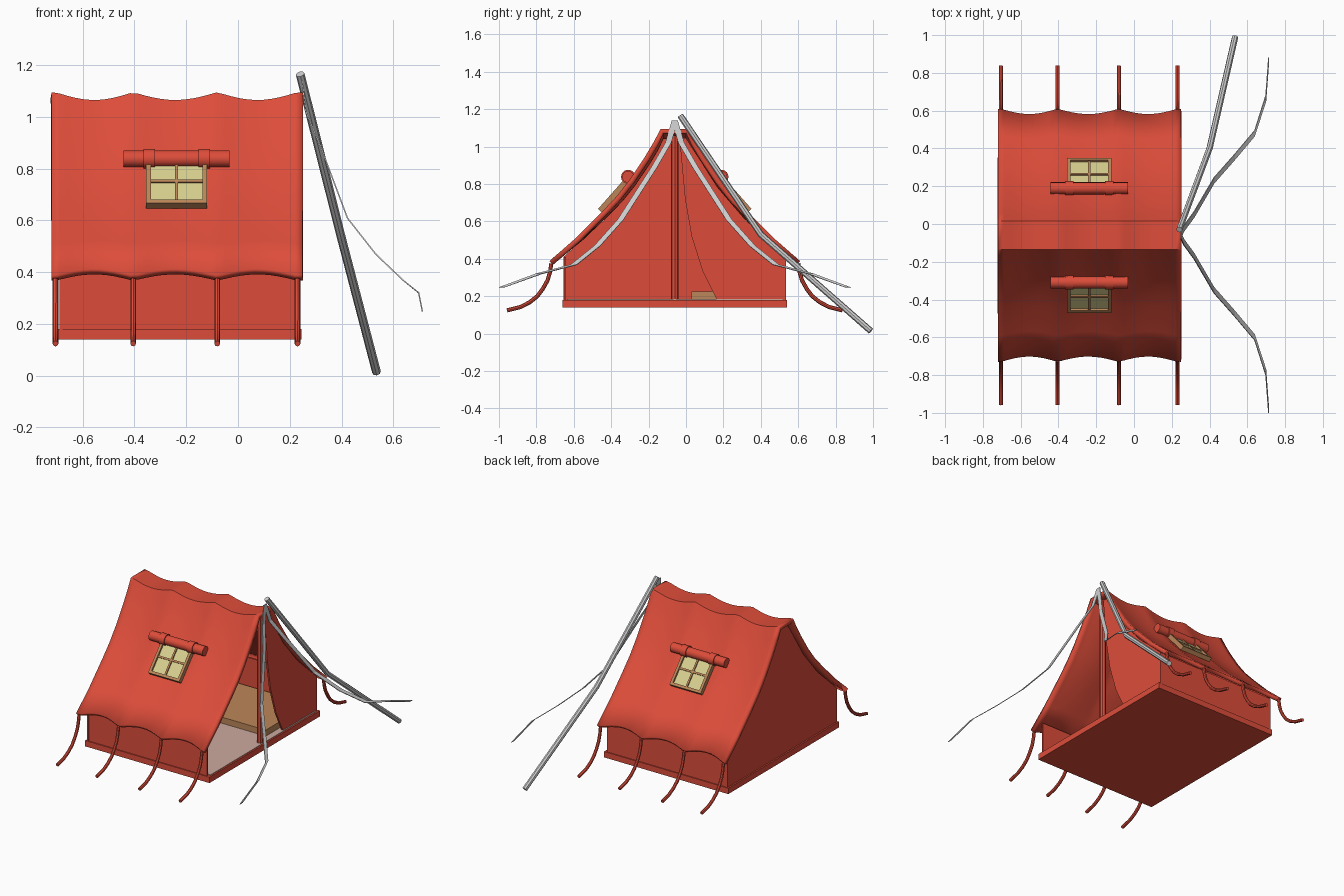
import bpy, bmesh, math
from mathutils import Matrix, Vector

cube = bpy.data.objects.get("Cube")
if cube:
    bpy.data.objects.remove(cube)

MID = -0.06                      # ridge line in y
X0, X1 = -0.72, 0.25             # roof ends
TIES = [-0.705, -0.405, -0.08, 0.23]


def material(name, rgb):
    m = bpy.data.materials.new(name)
    m.use_nodes = True
    m.diffuse_color = (*rgb, 1)
    m.node_tree.nodes["Principled BSDF"].inputs["Base Color"].default_value = (*rgb, 1)
    return m


RED = material("red canvas", (0.72, 0.073, 0.042))
SILVER = material("silver", (0.62, 0.62, 0.62))
WOOD = material("wood", (0.5, 0.24, 0.1))
GLASS = material("yellow glass", (0.68, 0.62, 0.27))
PINK = material("pale floor", (0.6, 0.4, 0.34))


def finish(name, bm, mat, smooth=False, thick=0):
    bmesh.ops.recalc_face_normals(bm, faces=bm.faces)
    me = bpy.data.meshes.new(name)
    bm.to_mesh(me)
    bm.free()
    me.materials.append(mat)
    ob = bpy.data.objects.new(name, me)
    bpy.context.collection.objects.link(ob)
    if thick:
        mod = ob.modifiers.new("thickness", 'SOLIDIFY')
        mod.thickness = thick
        mod.offset = -1
    if smooth:
        bpy.ops.object.select_all(action='DESELECT')
        ob.select_set(True)
        bpy.context.view_layer.objects.active = ob
        bpy.ops.object.shade_smooth_by_angle(angle=math.radians(35))
    return ob


def box(name, size, matrix, mat):
    bm = bmesh.new()
    bmesh.ops.create_cube(bm, size=1, matrix=matrix @ Matrix.Diagonal((*size, 1)))
    return finish(name, bm, mat)


def block(name, lo, hi, mat):
    lo, hi = Vector(lo), Vector(hi)
    return box(name, hi - lo, Matrix.Translation((lo + hi) / 2), mat)


def rod(name, radius, length, matrix, mat, sides=12):
    bm = bmesh.new()
    bmesh.ops.create_cone(bm, cap_ends=True, segments=sides, radius1=radius,
                          radius2=radius, depth=length, matrix=matrix)
    return finish(name, bm, mat, smooth=True)


def tube(name, points, radius, mat):
    """Round tube swept along points."""
    bm = bmesh.new()
    pts = [Vector(p) for p in points]
    rings = []
    for i, p in enumerate(pts):
        t = (pts[min(i + 1, len(pts) - 1)] - pts[max(i - 1, 0)]).normalized()
        a = t.cross(Vector((1, 0.1, 0))).normalized()
        b = t.cross(a)
        rings.append([bm.verts.new(p + radius * (a * math.cos(k * math.tau / 8)
                                                 + b * math.sin(k * math.tau / 8)))
                      for k in range(8)])
    for r, s in zip(rings, rings[1:]):
        for k in range(8):
            bm.faces.new((r[k], r[(k + 1) % 8], s[(k + 1) % 8], s[k]))
    bm.faces.new(rings[0])
    bm.faces.new(rings[-1])
    return finish(name, bm, mat, smooth=True)


def sheet(name, outline, x, depth, mat):
    """Outline in (y offset, z) extruded along x."""
    bm = bmesh.new()
    face = bm.faces.new([bm.verts.new((x, MID + y, z)) for y, z in outline])
    new = bmesh.ops.extrude_face_region(bm, geom=[face])["geom"]
    bmesh.ops.translate(bm, vec=(depth, 0, 0),
                        verts=[v for v in new if isinstance(v, bmesh.types.BMVert)])
    return finish(name, bm, mat)


# Roof: concave slopes, scalloped between the tie points
slope = [(0.075, 1.095), (0.115, 1.02), (0.16, 0.945), (0.24, 0.825),
         (0.31, 0.735), (0.39, 0.65), (0.53, 0.51), (0.67, 0.388)]


def sag(x):
    if x <= TIES[0] or x >= TIES[-1]:
        return 0
    for a, b in zip(TIES, TIES[1:]):
        if a <= x <= b:
            return math.sin(math.pi * (x - a) / (b - a))


bm = bmesh.new()
rows = []
STEPS = 32
for i in range(STEPS + 1):
    x = X0 + (X1 - X0) * i / STEPS
    w = sag(x)
    row = []
    for side, pts in ((-1, slope[::-1]), (1, slope)):
        for y, z in pts:
            s = (y - 0.075) / 0.595
            row.append(bm.verts.new((x, MID + side * (y - 0.028 * w * s),
                                     z + w * (0.025 * s - 0.03 * (1 - s)))))
    rows.append(row)
for r, s in zip(rows, rows[1:]):
    for k in range(len(r) - 1):
        bm.faces.new((r[k], s[k], s[k + 1], r[k + 1]))
roof = finish("roof", bm, RED, smooth=True, thick=0.028)
if roof.data.polygons[len(slope) - 1].normal.z < 0:
    roof.data.flip_normals()

# Base, floor and low side walls
block("base", (-0.70, MID - 0.6, 0.14), (0.245, MID + 0.6, 0.18), RED)
block("floor", (-0.68, MID - 0.575, 0.18), (0.235, MID + 0.575, 0.184), PINK)
for side, label in ((-1, "front"), (1, "back")):
    y = MID + side * 0.587
    block(label + "_side_wall", (-0.685, y - 0.006, 0.18), (0.22, y + 0.006, 0.41), RED)

# Closed end wall and the door flap of the open end
edge = [(0.06, 1.045), (0.15, 0.905), (0.23, 0.78), (0.38, 0.605), (0.595, 0.41), (0.595, 0.18)]
sheet("end_wall", [(-y, z) for y, z in edge[::-1]] + edge, -0.69, 0.012, RED)
sheet("door_flap", [(0.225, 0.18), (0.15, 0.33), (0.09, 0.52), (0.055, 0.72),
                    (0.025, 1.045)] + edge, 0.215, 0.012, RED)
rod("door_post", 0.02, 0.88, Matrix.Translation((0.21, MID, 0.62)), RED, 8)

# Bed inside
block("bed", (-0.67, 0.03, 0.184), (0.19, 0.5, 0.226), WOOD)

# Tie straps along both eaves
strap = [(0.66, 0.375), (0.667, 0.33), (0.68, 0.285), (0.705, 0.24), (0.735, 0.2),
         (0.775, 0.168), (0.825, 0.142), (0.897, 0.124)]
for side, label in ((-1, "front"), (1, "back")):
    for n, x in enumerate(TIES):
        tube(f"{label}_strap_{n + 1}", [(x, MID + side * y, z) for y, z in strap], 0.011, RED)

# Windows with a rolled-up blind on each slope
tilt = math.radians(48.5)
for turn, label in ((0, "front"), (math.pi, "back")):
    frame = (Matrix.Translation((-0.237, MID, 0)) @ Matrix.Rotation(turn, 4, 'Z')
             @ Matrix.Translation((0, -0.312, 0.74)) @ Matrix.Rotation(tilt, 4, 'X'))

    def at(u, v, n):
        return frame @ Matrix.Translation((u, v, n))

    box(label + "_window_glass", (0.22, 0.22, 0.008), at(0, 0, 0.008), GLASS)
    for s in (-1, 1):
        box(label + "_window_stile", (0.018, 0.24, 0.03), at(s * 0.109, 0, 0.01), WOOD)
        box(label + "_window_rail", (0.236, 0.018, 0.03), at(0, s * 0.111, 0.01), WOOD)
    box(label + "_window_mullion", (0.012, 0.22, 0.02), at(0, 0, 0.01), WOOD)
    box(label + "_window_crossbar", (0.22, 0.012, 0.02), at(0, 0, 0.01), WOOD)
    along = Matrix.Rotation(math.pi / 2, 4, 'Y')
    rod(label + "_blind_roll", 0.032, 0.41, at(0, 0.115, 0.018) @ along, RED, 16)
    for s in (-1, 1):
        rod(label + "_blind_band", 0.038, 0.045, at(s * 0.106, 0.115, 0.018) @ along, RED, 16)

# Leaning pole
tube("leaning_pole", [(0.24, -0.03, 1.165), (0.40, 0.40, 0.53), (0.535, 0.988, 0.014)],
     0.017, SILVER)

# Flat guy ribbons hanging from the peak to either side
guy = [(0.25, 0, 1.14), (0.265, 0.035, 1.02), (0.32, 0.11, 0.89), (0.425, 0.29, 0.61),
       (0.535, 0.415, 0.47), (0.64, 0.54, 0.37), (0.70, 0.725, 0.322), (0.715, 0.925, 0.248)]
for side, label in ((-1, "front"), (1, "back")):
    bm = bmesh.new()
    pairs = [[bm.verts.new((x, MID + side * y + d, z)) for d in (-0.016, 0.016)]
             for x, y, z in guy]
    for p, q in zip(pairs, pairs[1:]):
        bm.faces.new((p[0], p[1], q[1], q[0]))
    finish(label + "_guy_ribbon", bm, SILVER, thick=0.005)
